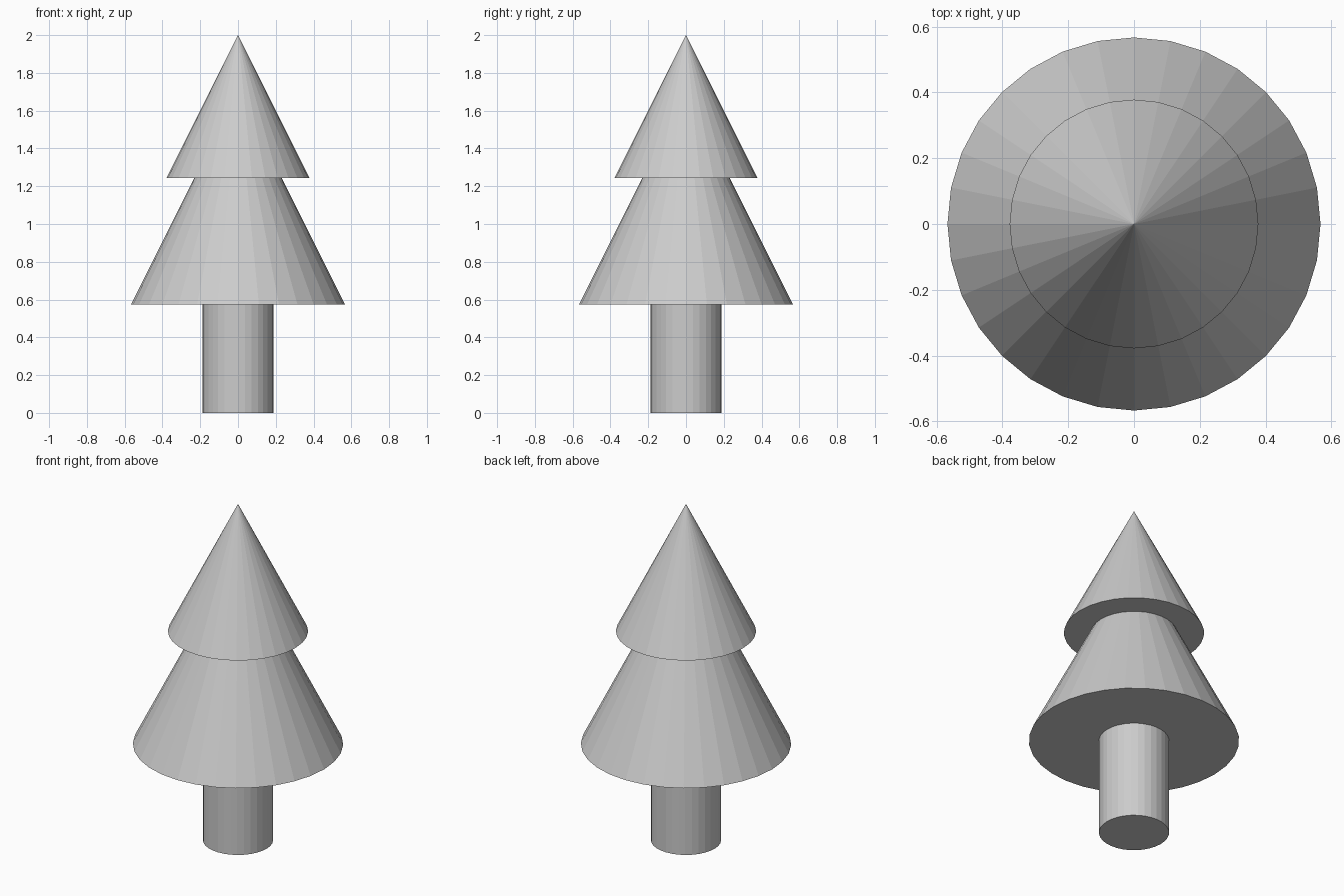
import bpy

if "Cube" in bpy.data.objects:
    bpy.data.objects.remove(bpy.data.objects["Cube"])

SIDES = 32


def tapered(name, z0, z1, r0, r1):
    """Closed, flat-shaded 32-sided cone or cylinder standing between z0 and z1."""
    bpy.ops.mesh.primitive_cone_add(
        vertices=SIDES, radius1=r0, radius2=r1, depth=z1 - z0,
        location=(0, 0, (z0 + z1) / 2))
    bpy.context.object.name = name


# Trunk, set slightly into the foliage
tapered("trunk", 0.0, 0.60, 0.189, 0.189)

# Two foliage tiers with the same slope; the lower tip hides inside the upper tier
tapered("lower_foliage", 0.573, 1.707, 0.567, 0.0)
tapered("upper_foliage", 1.244, 2.0, 0.378, 0.0)
